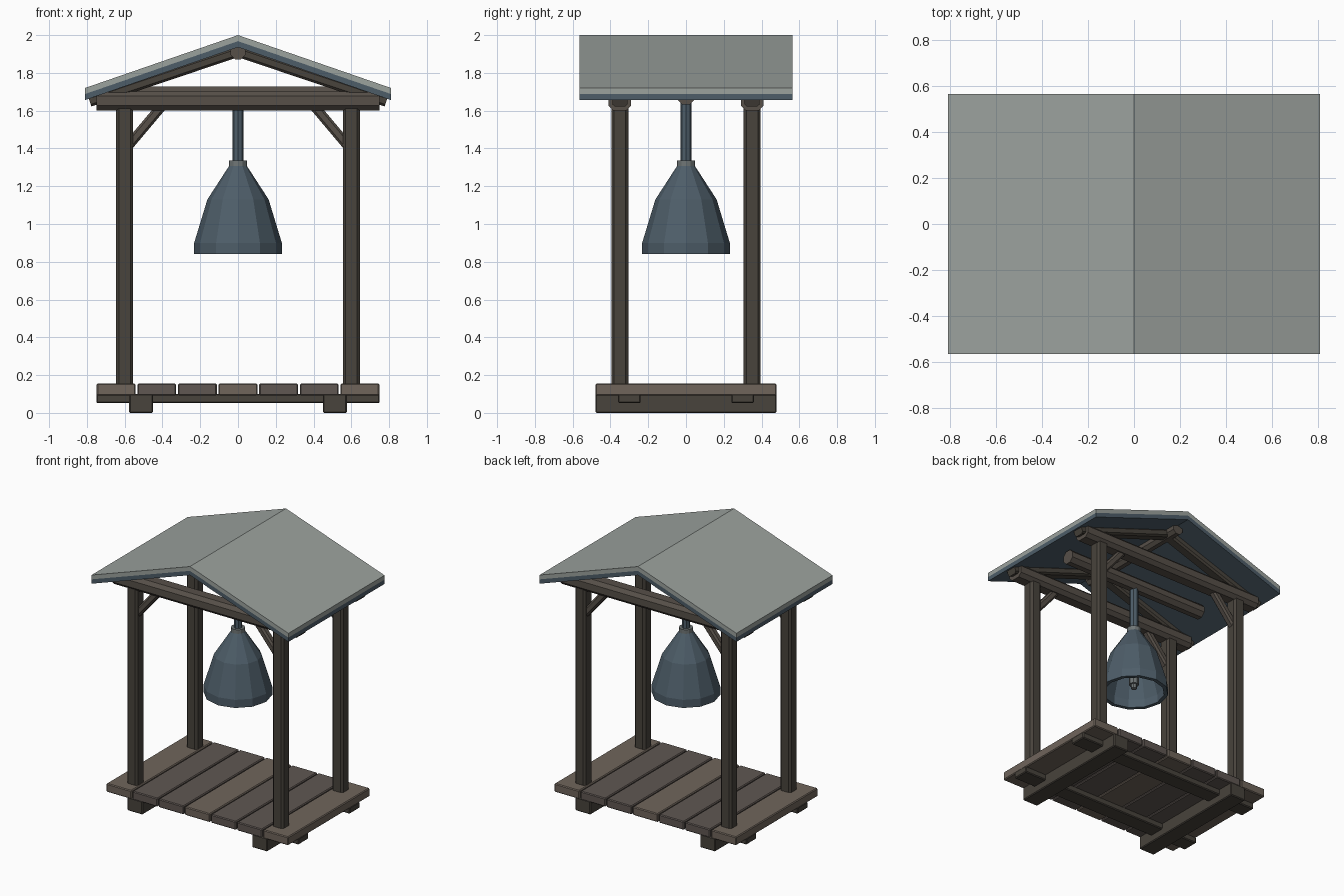
import bpy, bmesh, math
from mathutils import Vector, Matrix

if "Cube" in bpy.data.objects:
    bpy.data.objects.remove(bpy.data.objects["Cube"])


def material(name, rgb):
    m = bpy.data.materials.new(name)
    m.diffuse_color = (*rgb, 1)
    m.use_nodes = True
    m.node_tree.nodes["Principled BSDF"].inputs["Base Color"].default_value = m.diffuse_color
    return m


PLANK_A = material("light plank wood", (0.16, 0.13, 0.105))
PLANK_B = material("dark plank wood", (0.115, 0.095, 0.085))
WOOD = material("dark wood", (0.065, 0.056, 0.045))
BEAM = material("beam wood", (0.095, 0.08, 0.066))
METAL = material("blue metal", (0.075, 0.11, 0.14))
COLLAR = material("grey metal", (0.16, 0.18, 0.18))
ROOF = material("grey roof", (0.33, 0.36, 0.34))


def finish(bm, name, mat):
    bmesh.ops.recalc_face_normals(bm, faces=bm.faces)
    me = bpy.data.meshes.new(name)
    bm.to_mesh(me)
    bm.free()
    me.materials.append(mat)
    ob = bpy.data.objects.new(name, me)
    bpy.context.collection.objects.link(ob)
    return ob


def box(name, x, y, z, mat, bevel=0.0):
    """Box from (min, max) ranges, with optional chamfer."""
    bm = bmesh.new()
    bmesh.ops.create_cube(bm, size=1)
    for v in bm.verts:
        v.co = [r[0] + (c + 0.5) * (r[1] - r[0]) for r, c in zip((x, y, z), v.co)]
    if bevel:
        bmesh.ops.bevel(bm, geom=bm.edges[:], offset=bevel, segments=1, affect='EDGES')
    return finish(bm, name, mat)


def prism(name, a, b, section, mat):
    """Sweep a section (side, up) straight from a to b."""
    a, b = Vector(a), Vector(b)
    d = (b - a).normalized()
    ref = Vector((0, 0, 1)) if abs(d.z) < 0.99 else Vector((0, 1, 0))
    side = d.cross(ref).normalized()
    up = side.cross(d)
    bm = bmesh.new()
    rings = [[bm.verts.new(p + side * s + up * t) for s, t in section] for p in (a, b)]
    n = len(section)
    for r in rings:
        bm.faces.new(r)
    for i in range(n):
        j = (i + 1) % n
        bm.faces.new((rings[0][i], rings[0][j], rings[1][j], rings[1][i]))
    return finish(bm, name, mat)


def ngon(n, r, turn=0.0):
    return [(r * math.cos(math.tau * (i + turn) / n), r * math.sin(math.tau * (i + turn) / n))
            for i in range(n)]


def chamfered(w, h, c):
    w, h = w / 2, h / 2
    return [(w, h - c), (w - c, h), (c - w, h), (-w, h - c),
            (-w, c - h), (c - w, -h), (w - c, -h), (w, c - h)]


def lathe(name, profile, sides, mat):
    bm = bmesh.new()
    vs = [bm.verts.new((r, 0, z)) for r, z in profile]
    es = [bm.edges.new(p) for p in zip(vs, vs[1:])]
    bmesh.ops.spin(bm, geom=vs + es, cent=(0, 0, 0), axis=(0, 0, 1),
                   angle=math.tau, steps=sides, use_duplicate=False)
    bmesh.ops.remove_doubles(bm, verts=bm.verts, dist=1e-4)
    return finish(bm, name, mat)


# Floor planks
for i in range(-3, 4):
    x = i * 0.215
    box("floor_plank", (x - 0.103, x + 0.103), (-0.48, 0.48), (0.092, 0.155),
        PLANK_A if i % 3 == 0 else PLANK_B, 0.006)

# Floor joists and ground skids
for s in (-1, 1):
    box("floor_joist", (-0.75, 0.75), (s * 0.3 - 0.06, s * 0.3 + 0.06), (0.052, 0.1), WOOD, 0.006)
    box("ground_skid", (s * 0.513 - 0.063, s * 0.513 + 0.063), (-0.48, 0.48), (0, 0.1), WOOD, 0.006)

# Posts, braces, tie beams and rafters
for sy in (-1, 1):
    y = sy * 0.35
    prism("tie_beam", (-0.75, y, 1.652), (0.75, y, 1.652), chamfered(0.12, 0.1, 0.025), BEAM)
    for sx in (-1, 1):
        prism("post", (sx * 0.6, y, 0.14), (sx * 0.6, y, 1.62), chamfered(0.09, 0.09, 0.015), WOOD)
        prism("corner_brace", (sx * 0.59, y, 1.403), (sx * 0.39, y, 1.64),
              chamfered(0.055, 0.052, 0.012), BEAM)
        prism("rafter", (sx * 0.785, y, 1.648), (0, y, 1.912), chamfered(0.08, 0.055, 0.012), WOOD)

# Ridge pole and bell beam
prism("ridge_pole", (0, -0.46, 1.91), (0, 0.46, 1.91), ngon(8, 0.042, 0.5), BEAM)
prism("bell_beam", (-0.58, 0, 1.68), (0.58, 0, 1.68), ngon(8, 0.052, 0.5), BEAM)

# Roof: grey covering over dark lining
for name, top, mat in (("roof_cover", 2.0, ROOF), ("roof_lining", 1.968, METAL)):
    bm = bmesh.new()
    outline = [(-0.81, top - 0.28), (0, top), (0.81, top - 0.28),
               (0.81, top - 0.312), (0, top - 0.032), (-0.81, top - 0.312)]
    f, b = [[bm.verts.new((x, y, z)) for x, z in outline] for y in (-0.565, 0.565)]
    for r in (f, b):
        bm.faces.new((r[0], r[1], r[4], r[5]))
        bm.faces.new((r[1], r[2], r[3], r[4]))
    for i in range(6):
        j = (i + 1) % 6
        bm.faces.new((f[i], f[j], b[j], b[i]))
    finish(bm, name, mat)

# Hollow bell, collar, hanger and clapper
lathe("bell", [(0, 1.315), (0.042, 1.315), (0.162, 1.13), (0.232, 0.9), (0.232, 0.84),
               (0.205, 0.84), (0.205, 0.9), (0.14, 1.12), (0.03, 1.28), (0, 1.28)], 12, METAL)
lathe("bell_collar", [(0, 1.305), (0.048, 1.305), (0.048, 1.335), (0, 1.335)], 12, COLLAR)
lathe("bell_hanger", [(0, 1.32), (0.029, 1.32), (0.029, 1.66), (0, 1.66)], 8, METAL)
lathe("clapper_rod", [(0, 0.92), (0.012, 0.92), (0.012, 1.29), (0, 1.29)], 8, METAL)
lathe("clapper", [(0, 0.87), (0.02, 0.87), (0.02, 0.9), (0.034, 0.9), (0.034, 0.95), (0, 0.95)], 8, COLLAR)
